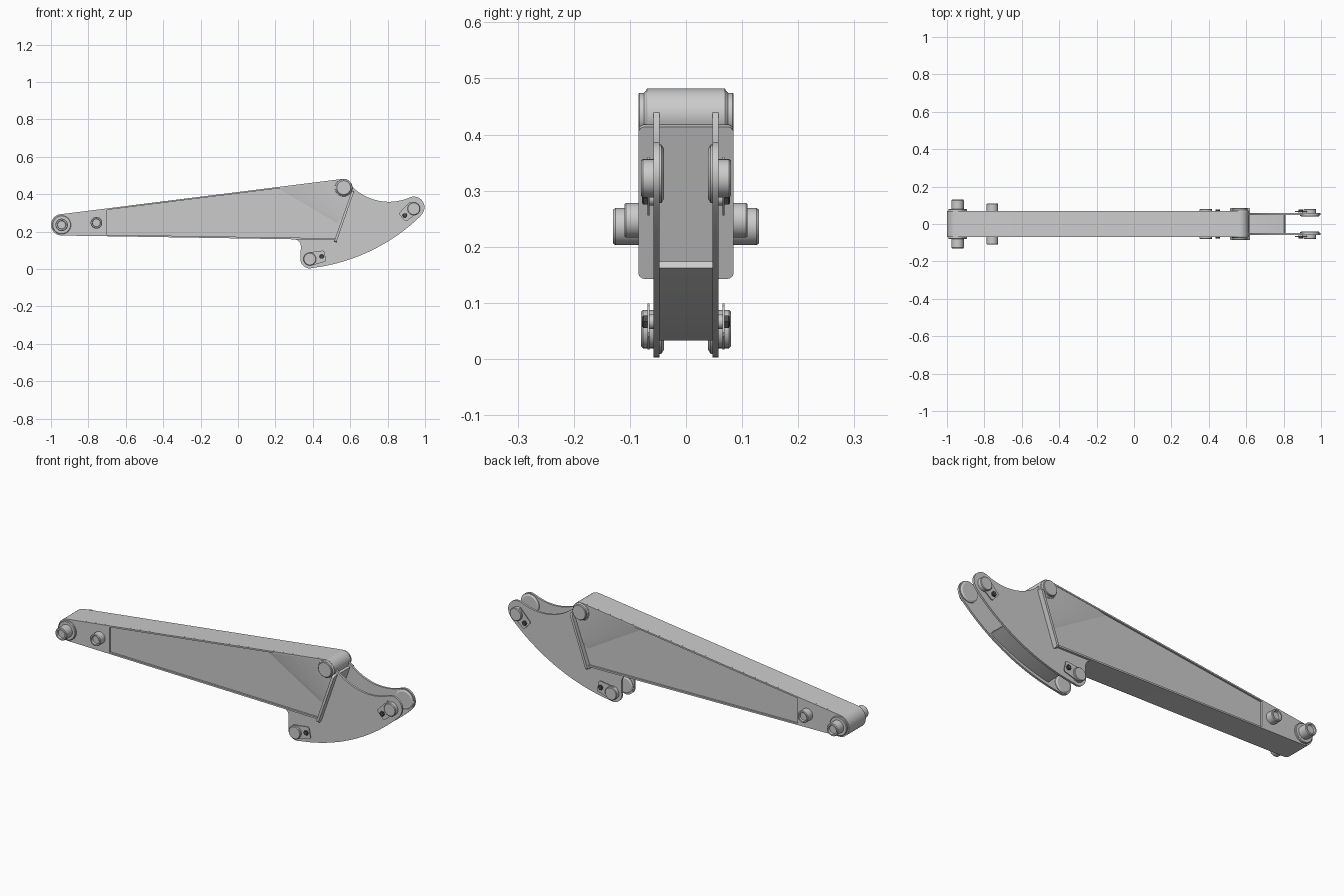
import bpy, bmesh, math
from math import sin, cos, radians
from mathutils import Vector

if "Cube" in bpy.data.objects:
    bpy.data.objects.remove(bpy.data.objects["Cube"])


def finish(name, bm):
    bmesh.ops.remove_doubles(bm, verts=bm.verts, dist=1e-5)
    bmesh.ops.recalc_face_normals(bm, faces=bm.faces)
    me = bpy.data.meshes.new(name)
    bm.to_mesh(me)
    bm.free()
    ob = bpy.data.objects.new(name, me)
    bpy.context.collection.objects.link(ob)
    return ob


def extrude(name, pts, vec, bevel=0):
    bm = bmesh.new()
    face = bm.faces.new([bm.verts.new(p) for p in pts])
    r = bmesh.ops.extrude_face_region(bm, geom=[face], use_keep_orig=True)
    vs = [v for v in r["geom"] if isinstance(v, bmesh.types.BMVert)]
    bmesh.ops.translate(bm, verts=vs, vec=vec)
    ob = finish(name, bm)
    if bevel:
        m = ob.modifiers.new("edge", "BEVEL")
        m.width, m.segments, m.limit_method = bevel, 2, "ANGLE"
        m.angle_limit = radians(50)
    return ob


def prism(name, prof, y0, y1, bevel=0):
    return extrude(name, [(x, y0, z) for x, z in prof], (0, y1 - y0, 0), bevel)


def lathe(name, cx, cz, prof, side, n=40):
    """Revolve (radius, y) points about a cross-wise axis."""
    bm = bmesh.new()
    rings = [[bm.verts.new((cx + r * cos(2 * math.pi * i / n), y * side,
                            cz + r * sin(2 * math.pi * i / n))) for i in range(n)]
             for r, y in prof]
    for a, b in zip(rings, rings[1:]):
        for i in range(n):
            j = (i + 1) % n
            bm.faces.new((a[i], a[j], b[j], b[i]))
    bm.faces.new(rings[0])
    bm.faces.new(rings[-1])
    return finish(name, bm)


def arc(c, r, a0, a1, n=16):
    return [(c[0] + r * cos(radians(a0 + (a1 - a0) * i / n)),
             c[1] + r * sin(radians(a0 + (a1 - a0) * i / n))) for i in range(n + 1)]


def arc3(a, b, c, n=24):
    """Circular arc through three points."""
    (ax, ay), (bx, by), (cx, cy) = a, b, c
    d = 2 * (ax * (by - cy) + bx * (cy - ay) + cx * (ay - by))
    A, B, C = ax * ax + ay * ay, bx * bx + by * by, cx * cx + cy * cy
    ux = (A * (by - cy) + B * (cy - ay) + C * (ay - by)) / d
    uy = (A * (cx - bx) + B * (ax - cx) + C * (bx - ax)) / d
    a0, a1 = math.atan2(ay - uy, ax - ux), math.atan2(cy - uy, cx - ux)
    if a1 - a0 > math.pi:
        a1 -= 2 * math.pi
    if a0 - a1 > math.pi:
        a1 += 2 * math.pi
    return arc((ux, uy), math.hypot(ax - ux, ay - uy), math.degrees(a0), math.degrees(a1), n)


NOSE, NR = (-0.943, 0.236), 0.057
TOP, TR = (0.565, 0.435), 0.047
W = 0.07


def top_z(x):
    return 0.2925 + (x + 0.95) * (0.4815 - 0.2925) / 1.509


def low_z(x):
    return 0.179 - (x + 0.943) * 0.024 / 1.468


# Box-section core, whose sides are the recessed panels
body = arc(NOSE, NR, 270, 97) + arc(TOP, TR, 97, -18) + [(0.525, low_z(0.525))]
prism("arm_core", body, -0.061, 0.061)

# Full-width nose, rims and top boss
prism("nose_block", arc(NOSE, NR, 270, 97) + [(-0.7, top_z(-0.7)), (-0.7, low_z(-0.7))], -W, W)
prism("top_rim", [(-0.7, top_z(-0.7)), (0.559, top_z(0.559)),
                  (0.559, top_z(0.559) - 0.008), (-0.7, top_z(-0.7) - 0.008)], -W, W)
prism("bottom_rim", [(-0.7, low_z(-0.7)), (0.525, low_z(0.525)),
                     (0.528, low_z(0.525) + 0.009), (-0.7, low_z(-0.7) + 0.008)], -W, W)
prism("top_cross_tube", arc(TOP, TR, 0, 352.5, 47), -W, W, 0.002)

# Flared corner of the side panels with a sloping bend
for s in (-1, 1):
    bm = bmesh.new()
    P = lambda x, y, z: bm.verts.new((x, y * s, z))
    a, b = P(0.21, 0.061, top_z(0.21) - 0.004), P(0.53, 0.061, 0.245)
    c, d = P(0.27, 0.068, top_z(0.27) - 0.004), P(0.555, 0.068, 0.275)
    e, f = P(0.56, 0.068, top_z(0.56) - 0.004), P(0.606, 0.068, 0.42)
    bm.faces.new((a, b, d, c))
    bm.faces.new((c, d, f, e))
    ob = finish("panel_flare", bm)
    # outward facing
    for p in ob.data.polygons:
        if p.normal.y * s < 0:
            p.flip()

# Slanted end plate with rounded corners
lo, hi = Vector((0.519, 0, 0.145)), Vector((0.614, 0, 0.416))
along = (hi - lo).normalized()
L, hw, r = (hi - lo).length, 0.085, 0.012
ring = []
for cy, cl, a in ((hw - r, L - r, 0), (-hw + r, L - r, 90), (-hw + r, r, 180), (hw - r, r, 270)):
    ring += arc((cy, cl), r, a, a + 90, 6)
nrm = Vector((along.z, 0, -along.x))
extrude("slanted_end_plate", [lo + along * l + Vector((0, y, 0)) - nrm * 0.006 for y, l in ring],
        nrm * 0.013)

# Pair of curved bracket plates
TIP, HEEL = (0.940, 0.330), (0.384, 0.053)
bracket = arc3((0.595, 0.457), (0.73, 0.37), (0.917, 0.382))
bracket += arc(TIP, 0.057, 100, -38)
bracket += arc3((0.975, 0.282), (0.73, 0.107), (0.40, 0.006))
bracket += arc(HEEL, 0.05, -85, -180)
bracket += [(0.336, 0.12)] + arc((0.296, 0.12), 0.04, 10, 90, 8) + [(0.30, 0.18), (0.52, 0.18)]
for s in (-1, 1):
    prism("bracket_plate", bracket, s * 0.047, s * 0.058)

# Curved web between the brackets
outer = arc3((0.47, 0.033), (0.65, 0.086), (0.81, 0.162))
inner = arc3((0.464, 0.046), (0.643, 0.098), (0.802, 0.174))
prism("curved_web", outer + inner[::-1], -0.048, 0.048)

# Bracket pins: inner boss, pin head, retainer plate and bolt
for label, c, rad, ang in (("heel", HEEL, 0.044, 12), ("tip", TIP, 0.052, 222)):
    u = Vector((cos(radians(ang)), sin(radians(ang))))
    v = Vector((-u.y, u.x))
    o = Vector(c)
    plate = [o + u * l + v * w for l, w in
             ((-0.005, -0.036), (0.078, -0.03), (0.084, -0.024),
              (0.084, 0.024), (0.078, 0.03), (-0.005, 0.036))]
    bolt = o + u * 0.065
    px, pz = c[0], c[1] - (0.008 if label == "tip" else 0)
    for s in (-1, 1):
        lathe(label + "_inner_boss", *c, [(rad - 0.008, 0.039), (rad, 0.044), (rad, 0.048)], s)
        lathe(label + "_pin", px, pz,
              [(0.034, 0.057), (0.034, 0.077), (0.031, 0.08)], s)
        prism(label + "_retainer", plate, s * 0.065, s * 0.069)
        lathe(label + "_spacer", *bolt, [(0.013, 0.057), (0.013, 0.066)], s, 24)
        ob = lathe(label + "_bolt", *bolt, [(0.013, 0.068), (0.013, 0.076), (0.011, 0.078)], s, 6)
        m = bpy.data.materials.get("bolt_dark") or bpy.data.materials.new("bolt_dark")
        m.diffuse_color = (0.08, 0.08, 0.08, 1)
        m.use_nodes = True
        m.node_tree.nodes["Principled BSDF"].inputs["Base Color"].default_value = m.diffuse_color
        ob.data.materials.append(m)

# Nose pins with collars, and the top boss caps
for s in (-1, 1):
    lathe("nose_collar", *NOSE, [(0.05, 0.06), (0.05, 0.077), (0.047, 0.08)], s)
    lathe("nose_pin", *NOSE, [(0.033, 0.06), (0.033, 0.126), (0.03, 0.13),
                              (0.023, 0.13), (0.021, 0.12)], s)
    lathe("link_pin", -0.757, 0.247, [(0.031, 0.06), (0.031, 0.107), (0.028, 0.11),
                                      (0.022, 0.11), (0.02, 0.10)], s)
    lathe("top_boss_cap", *TOP, [(0.045, 0.069), (0.039, 0.075), (0.039, 0.083), (0.037, 0.085)], s)

# Smooth the round parts, keep the edges crisp
bpy.ops.object.select_all(action="SELECT")
bpy.context.view_layer.objects.active = bpy.context.scene.objects[0]
bpy.ops.object.shade_smooth_by_angle(angle=radians(30))
